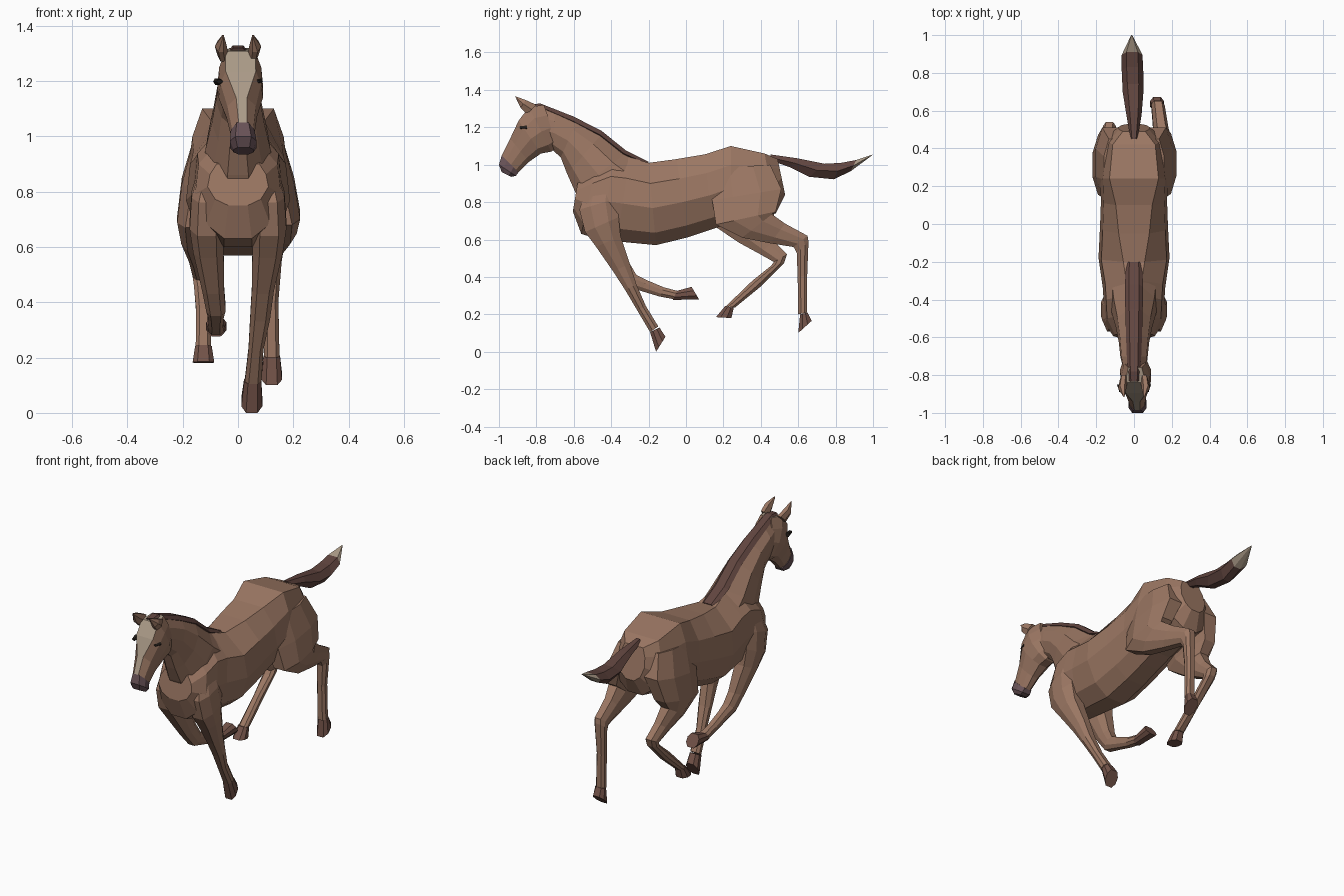
import bpy, bmesh
from mathutils import Vector


def mat(name, r, g, b):
    m = bpy.data.materials.new(name)
    m.diffuse_color = (r, g, b, 1)
    return m


COAT = mat("coat", 0.33, 0.185, 0.125)
DARK = mat("mane", 0.12, 0.06, 0.05)
HOOF = mat("hoof", 0.17, 0.085, 0.065)
NOSE = mat("muzzle", 0.14, 0.085, 0.095)
PALE = mat("blaze", 0.40, 0.32, 0.24)
EYE = mat("eye", 0.02, 0.015, 0.012)

# Half cross-sections: (fraction of half width, fraction from first to second edge)
BODY = [(None, 0), (0.92, 0.25), (1, 0.55), (0.75, 0.85), (0.32, 1)]
LIMB = [(None, 0), (1, 0.3), (1, 0.7), (0.55, 1)]
THIN = [(None, 0), (1, 0.5), (0.4, 1)]


def loft(name, material, rows, shape=LIMB, side=1, strip=None):
    """Rows are side-view edge points y1, z1, y2, z2, then half width, centre x, width of first edge."""
    bm = bmesh.new()
    rings = []
    for row in rows:
        y1, z1, y2, z2, w = row[:5]
        cx = row[5] * side if len(row) > 5 else 0
        a = row[6] if len(row) > 6 else 0.55
        half = [(a if k is None else k, t) for k, t in shape]
        pts = half + [(-k, t) for k, t in reversed(half)]
        rings.append([bm.verts.new((cx + k * w, y1 + (y2 - y1) * t, z1 + (z2 - z1) * t)) for k, t in pts])
    n = len(rings[0])
    for r0, r1 in zip(rings, rings[1:]):
        for i in range(n):
            j = (i + 1) % n
            f = bm.faces.new((r0[i], r0[j], r1[j], r1[i]))
            f.material_index = 1 if strip and i == n - 1 else 0
    bm.faces.new(rings[0])
    bm.faces.new(rings[-1])
    bmesh.ops.recalc_face_normals(bm, faces=bm.faces)
    me = bpy.data.meshes.new(name)
    bm.to_mesh(me)
    bm.free()
    me.materials.append(material)
    if strip:
        me.materials.append(strip)
    ob = bpy.data.objects.new(name, me)
    bpy.context.collection.objects.link(ob)
    return ob


# Trunk, rump to chest
loft("trunk", COAT, [
    (0.49, 1.03, 0.53, 0.84, 0.085, 0, 0.7),
    (0.42, 1.06, 0.48, 0.74, 0.15, 0, 0.75),
    (0.24, 1.10, 0.24, 0.69, 0.18, 0, 0.72),
    (0.10, 1.055, 0.14, 0.655, 0.175, 0, 0.55),
    (-0.05, 1.03, 0.01, 0.612, 0.18, 0, 0.45),
    (-0.20, 1.01, -0.16, 0.57, 0.188, 0, 0.3),
    (-0.30, 1.04, -0.37, 0.59, 0.165, 0, 0.25),
    (-0.38, 1.05, -0.46, 0.60, 0.16, 0, 0.3),
    (-0.48, 0.99, -0.56, 0.63, 0.155, 0, 0.4),
    (-0.58, 0.90, -0.605, 0.75, 0.11, 0, 0.7)], BODY)

# Neck and mane
loft("neck", COAT, [
    (-0.20, 1.00, -0.52, 0.72, 0.13, 0, 0.2),
    (-0.32, 1.06, -0.595, 0.86, 0.118, 0, 0.25),
    (-0.45, 1.165, -0.635, 0.95, 0.095, 0, 0.3),
    (-0.58, 1.235, -0.67, 1.04, 0.08, 0, 0.35),
    (-0.70, 1.285, -0.71, 1.075, 0.072, 0, 0.4),
    (-0.80, 1.315, -0.75, 1.08, 0.06, 0.005, 0.5)], BODY)
loft("mane", DARK, [
    (-0.20, 1.015, -0.21, 0.99, 0.045),
    (-0.32, 1.075, -0.345, 1.045, 0.048),
    (-0.45, 1.18, -0.47, 1.14, 0.046),
    (-0.60, 1.257, -0.61, 1.21, 0.042),
    (-0.78, 1.328, -0.78, 1.29, 0.035),
    (-0.835, 1.32, -0.82, 1.29, 0.03)], THIN)

# Head with pale blaze, muzzle, ears, eyes
loft("head", COAT, [
    (-0.76, 1.32, -0.68, 1.10, 0.06, 0.005, 0.6),
    (-0.84, 1.308, -0.72, 1.07, 0.083, 0.008, 0.65),
    (-0.895, 1.235, -0.775, 1.06, 0.08, 0.01, 0.68),
    (-0.94, 1.14, -0.84, 1.015, 0.056, 0.013, 0.35),
    (-0.985, 1.05, -0.895, 0.96, 0.042, 0.017, 0.35)], BODY, strip=PALE)
loft("muzzle", NOSE, [
    (-0.985, 1.05, -0.895, 0.96, 0.043, 0.017, 0.5),
    (-1.0, 1.0, -0.91, 0.94, 0.048, 0.019, 0.6),
    (-0.985, 0.96, -0.935, 0.935, 0.036, 0.02, 0.6)], LIMB)
for side, tag in ((1, "right"), (-1, "left")):
    loft(tag + "_ear", COAT, [
        (-0.80, 1.32, -0.85, 1.27, 0.02, 0.055),
        (-0.855, 1.345, -0.885, 1.305, 0.022, 0.062),
        (-0.915, 1.367, -0.908, 1.355, 0.004, 0.054)], THIN, side)
    loft(tag + "_eye", EYE, [
        (-0.892, 1.205, -0.885, 1.19, 0.012, 0.066),
        (-0.85, 1.21, -0.85, 1.185, 0.014, 0.076)], THIN, side)

# Tail
loft("tail", DARK, [
    (0.45, 1.055, 0.46, 1.02, 0.02),
    (0.59, 1.035, 0.56, 0.985, 0.04),
    (0.74, 1.005, 0.66, 0.935, 0.055, -0.005),
    (0.83, 1.01, 0.79, 0.922, 0.057, -0.008),
    (0.91, 1.025, 0.88, 0.965, 0.055, -0.01)], THIN)
loft("tail_tip", PALE, [
    (0.91, 1.025, 0.88, 0.965, 0.055, -0.01),
    (1.0, 1.055, 0.995, 1.05, 0.004, -0.012)], THIN)

# Front legs: shared shoulder and forearm, different lower legs
shoulder = [
    (-0.53, 0.88, -0.38, 0.92, 0.04, 0.095),
    (-0.57, 0.76, -0.37, 0.82, 0.058, 0.11),
    (-0.54, 0.64, -0.36, 0.72, 0.062, 0.113),
    (-0.48, 0.56, -0.35, 0.62, 0.055, 0.107),
    (-0.39, 0.43, -0.30, 0.47, 0.04, 0.09)]
loft("right_front_leg", COAT, shoulder + [
    (-0.325, 0.33, -0.265, 0.36, 0.036, 0.08),
    (-0.26, 0.22, -0.215, 0.245, 0.027, 0.065),
    (-0.192, 0.105, -0.148, 0.135, 0.03, 0.055)])
loft("right_front_hoof", HOOF, [
    (-0.192, 0.105, -0.142, 0.13, 0.031, 0.053),
    (-0.16, 0.0, -0.11, 0.08, 0.038, 0.05)])
loft("left_front_leg", COAT, shoulder + [
    (-0.325, 0.35, -0.265, 0.41, 0.035, 0.08),
    (-0.23, 0.322, -0.215, 0.385, 0.028, 0.08),
    (-0.14, 0.295, -0.12, 0.345, 0.026, 0.08),
    (-0.06, 0.28, -0.045, 0.325, 0.029, 0.08)], side=-1)
loft("left_front_hoof", HOOF, [
    (-0.07, 0.277, -0.05, 0.325, 0.03, 0.08),
    (0.07, 0.28, 0.03, 0.347, 0.037, 0.078)], side=-1)

# Hind legs: shared thigh, different lower legs
thigh = [
    (0.14, 0.98, 0.45, 1.0, 0.06, 0.10),
    (0.14, 0.81, 0.51, 0.87, 0.078, 0.125)]
loft("right_hind_leg", COAT, thigh + [
    (0.16, 0.68, 0.48, 0.75, 0.065, 0.16),
    (0.30, 0.61, 0.46, 0.735, 0.052, 0.16),
    (0.45, 0.58, 0.53, 0.685, 0.04, 0.143),
    (0.575, 0.56, 0.65, 0.62, 0.035, 0.128),
    (0.592, 0.53, 0.655, 0.59, 0.033, 0.125),
    (0.597, 0.40, 0.648, 0.41, 0.026, 0.12),
    (0.60, 0.20, 0.648, 0.21, 0.028, 0.122)])
loft("right_hind_hoof", HOOF, [
    (0.61, 0.20, 0.65, 0.21, 0.03, 0.122),
    (0.60, 0.10, 0.672, 0.165, 0.037, 0.122)])
loft("left_hind_leg", COAT, thigh + [
    (0.155, 0.67, 0.47, 0.73, 0.065, 0.155),
    (0.28, 0.585, 0.42, 0.67, 0.05, 0.155),
    (0.39, 0.525, 0.47, 0.59, 0.037, 0.14),
    (0.47, 0.48, 0.54, 0.52, 0.034, 0.13),
    (0.455, 0.46, 0.525, 0.475, 0.032, 0.128),
    (0.355, 0.38, 0.395, 0.345, 0.026, 0.125),
    (0.215, 0.245, 0.26, 0.235, 0.028, 0.125)], side=-1)
loft("left_hind_hoof", HOOF, [
    (0.21, 0.245, 0.255, 0.235, 0.03, 0.125),
    (0.16, 0.185, 0.243, 0.18, 0.039, 0.125)], side=-1)
